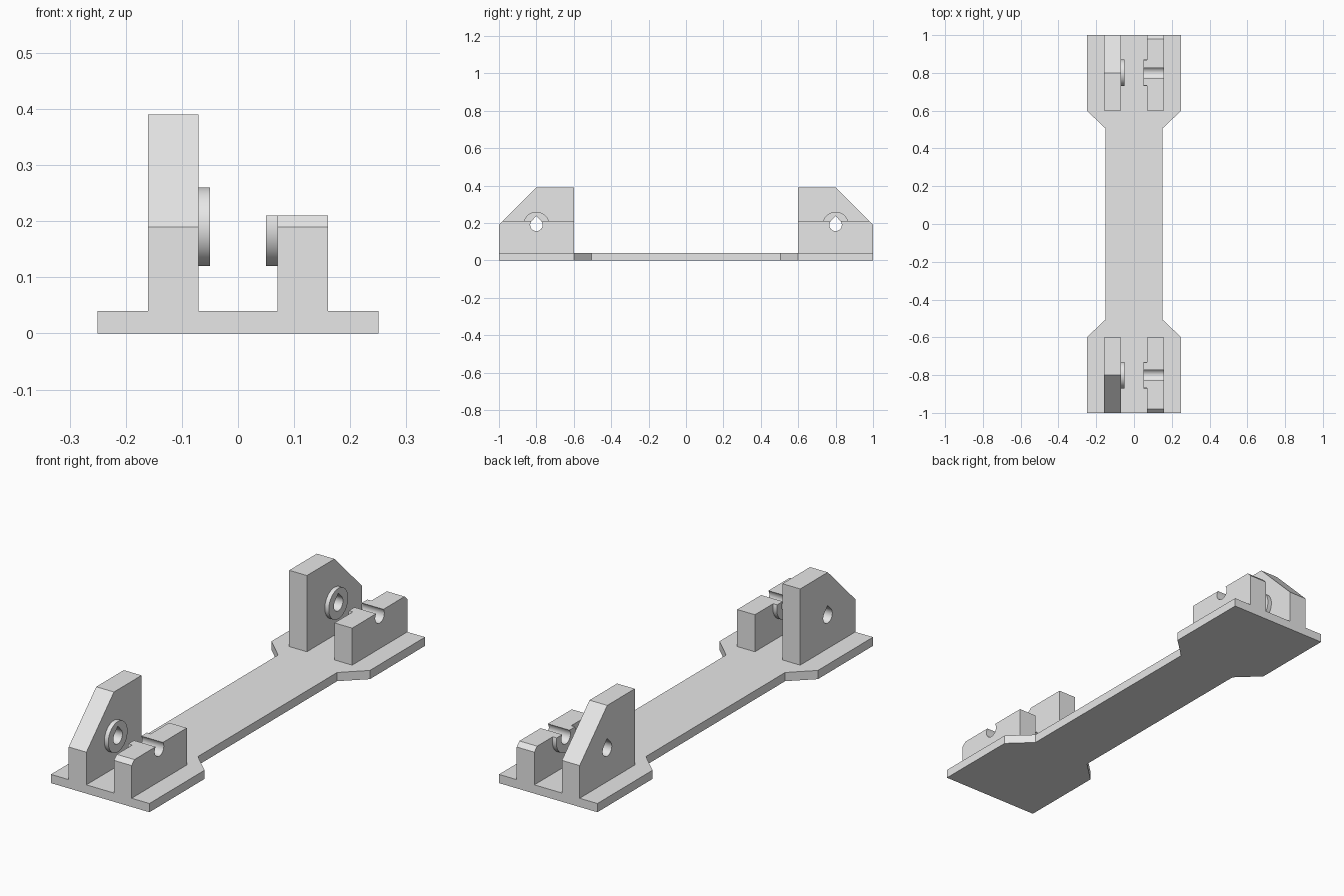
import bpy, bmesh
from math import sin, cos, pi, asin, acos

if "Cube" in bpy.data.objects:
    bpy.data.objects.remove(bpy.data.objects["Cube"], do_unlink=True)

grey = bpy.data.materials.new("plain_grey")
grey.use_nodes = True
colour = (0.8, 0.8, 0.8, 1)
grey.diffuse_color = colour
grey.node_tree.nodes["Principled BSDF"].inputs["Base Color"].default_value = colour

BASE_TOP, LOW_TOP, TALL_TOP = 0.04, 0.21, 0.39
AXLE_Y, AXLE_Z = 0.8, 0.19
BOSS_R, HOLE_R, HOLE_TIP = 0.07, 0.033, 0.048


def prism(name, outline, offset):
    """Make a solid from a 3D outline swept by an offset."""
    bm = bmesh.new()
    face = bm.faces.new([bm.verts.new(p) for p in outline])
    swept = bmesh.ops.extrude_face_region(bm, geom=[face], use_keep_orig=True)
    bmesh.ops.translate(bm, vec=offset,
                        verts=[g for g in swept["geom"] if isinstance(g, bmesh.types.BMVert)])
    bmesh.ops.recalc_face_normals(bm, faces=bm.faces)
    mesh = bpy.data.meshes.new(name)
    bm.to_mesh(mesh)
    bm.free()
    mesh.materials.append(grey)
    obj = bpy.data.objects.new(name, mesh)
    bpy.context.collection.objects.link(obj)
    return obj


def side_prism(name, profile, x0, x1, side):
    return prism(name, [(x0, side * y, z) for y, z in profile], (x1 - x0, 0, 0))


def arc(radius, start, end, steps):
    angles = [start + (end - start) * i / steps for i in range(steps + 1)]
    return [(AXLE_Y + radius * cos(a), AXLE_Z + radius * sin(a)) for a in angles]


def bore(obj, side):
    """Cut the teardrop axle hole and shade the curved faces."""
    half = acos(HOLE_R / HOLE_TIP)
    drop = arc(HOLE_R, pi / 2 + half, 2.5 * pi - half, 40) + [(AXLE_Y, AXLE_Z + HOLE_TIP)]
    cutter = side_prism("hole_cutter", drop, -0.3, 0.3, side)
    cutter.hide_render = True
    mod = obj.modifiers.new("axle_hole", "BOOLEAN")
    mod.operation, mod.solver, mod.object = "DIFFERENCE", "EXACT", cutter
    bpy.ops.object.select_all(action="DESELECT")
    obj.select_set(True)
    bpy.context.view_layer.objects.active = obj
    bpy.ops.object.modifier_apply(modifier=mod.name)
    bpy.data.objects.remove(cutter, do_unlink=True)
    bpy.ops.object.shade_smooth_by_angle(angle=pi / 6)


# Base plate with a narrow middle and wide ends
quarter = [(0.25, 1), (0.25, 0.6), (0.15, 0.505)]
right_edge = quarter + [(x, -y) for x, y in reversed(quarter)]
plate = right_edge + [(-x, y) for x, y in reversed(right_edge)]
prism("base_plate", [(x, y, 0) for x, y in plate], (0, 0, BASE_TOP))

# Two matching pairs of axle supports
cut = asin((LOW_TOP - AXLE_Z) / BOSS_R)
for side, end in ((-1, "front"), (1, "rear")):
    tall = [(0.6, BASE_TOP), (1, BASE_TOP), (1, 0.19), (0.8, TALL_TOP), (0.6, TALL_TOP)]
    low = [(0.6, BASE_TOP), (1, BASE_TOP), (1, 0.19), (0.98, LOW_TOP), (0.6, LOW_TOP)]
    parts = [
        side_prism(end + "_tall_support", tall, -0.16, -0.07, side),
        side_prism(end + "_low_support", low, 0.07, 0.16, side),
        side_prism(end + "_round_boss", arc(BOSS_R, 0, 2 * pi, 64)[:-1], -0.07, -0.05, side),
        side_prism(end + "_open_boss", arc(BOSS_R, pi - cut, 2 * pi + cut, 40), 0.05, 0.07, side),
    ]
    for part in parts:
        bore(part, side)
